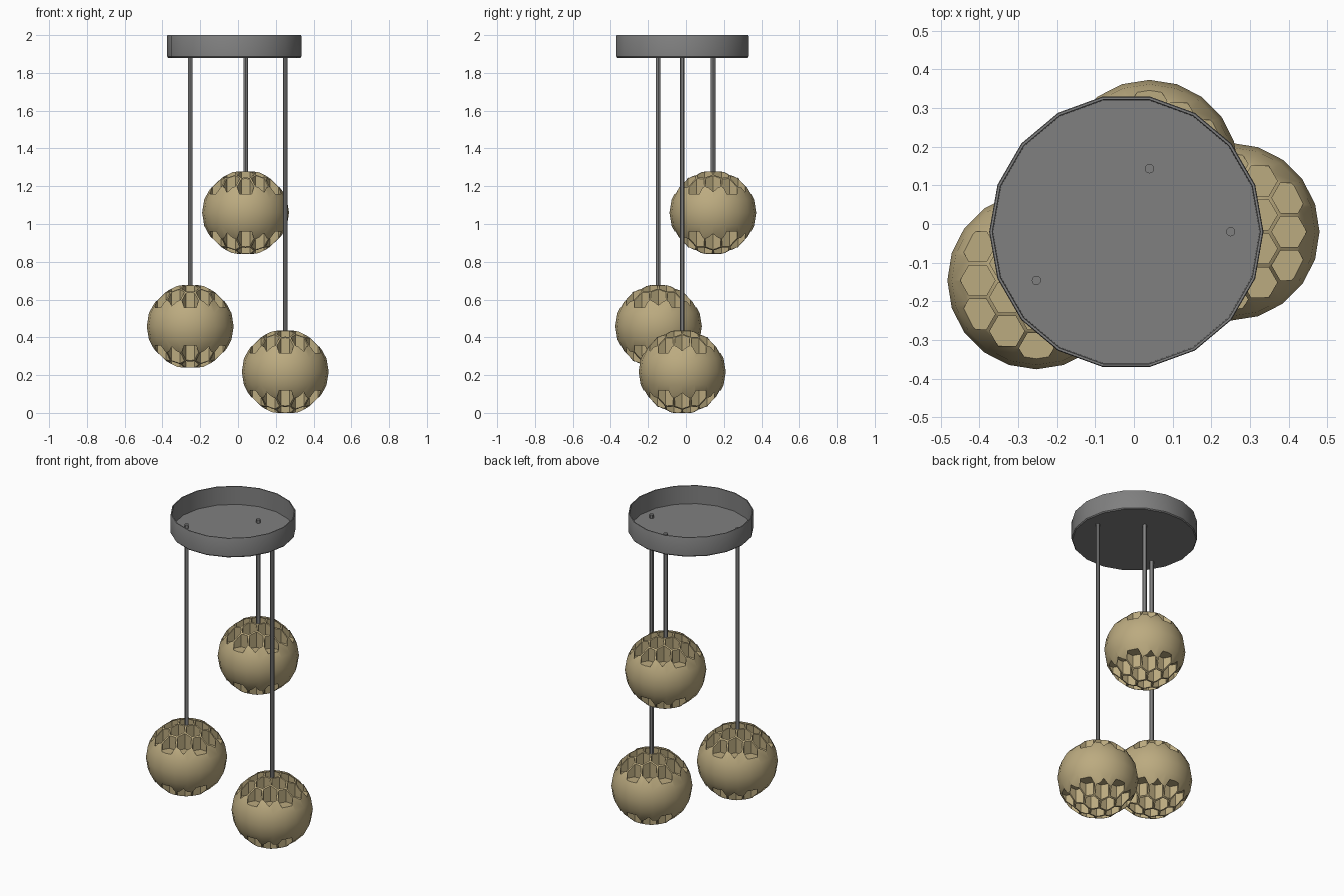
import bpy, bmesh, math
from mathutils import Matrix

if "Cube" in bpy.data.objects:
    bpy.data.objects.remove(bpy.data.objects["Cube"])

R = 0.23          # ball radius
PITCH = 0.0875    # honeycomb spacing
FLAT = 0.078      # hexagon width across flats
FLOOR = 0.10      # height of the pocket floors above / below ball centre


def material(name, rgb):
    m = bpy.data.materials.new(name)
    m.diffuse_color = (*rgb, 1)
    m.use_nodes = True
    m.node_tree.nodes["Principled BSDF"].inputs["Base Color"].default_value = m.diffuse_color
    return m


tan = material("warm tan", (0.50, 0.405, 0.215))
grey = material("mid grey", (0.215, 0.215, 0.215))


def add_object(name, mesh, mat=None, loc=(0, 0, 0)):
    ob = bpy.data.objects.new(name, mesh)
    ob.location = loc
    bpy.context.collection.objects.link(ob)
    if mat and not mesh.materials:
        mesh.materials.append(mat)
    return ob


def mesh_from(bm, name):
    bmesh.ops.recalc_face_normals(bm, faces=bm.faces)
    me = bpy.data.meshes.new(name)
    bm.to_mesh(me)
    bm.free()
    return me


def smooth(me):
    me.shade_smooth()
    me.set_sharp_from_angle(angle=math.radians(30))


# Ceiling dish: lathed 18-sided open pan with a thin wall
def lathe(profile, n, name):
    bm = bmesh.new()
    rings = [[bm.verts.new((r * math.cos(2 * math.pi * i / n),
                            r * math.sin(2 * math.pi * i / n), z))
              for i in range(n)] for r, z in profile]
    for a, b in zip(rings, rings[1:]):
        for i in range(n):
            j = (i + 1) % n
            bm.faces.new((a[i], a[j], b[j], b[i]))
    bm.faces.new(rings[0])
    bm.faces.new(rings[-1])
    return mesh_from(bm, name)


dish = lathe([(0.350, 1.88), (0.355, 1.886), (0.355, 1.996), (0.353, 2.0),
              (0.347, 2.0), (0.345, 1.888)], 18, "ceiling_dish")
smooth(dish)
add_object("ceiling_dish", dish, grey, (-0.02, -0.02, 0))

# Ball body
bm = bmesh.new()
bmesh.ops.create_uvsphere(bm, u_segments=20, v_segments=10, radius=R,
                          matrix=Matrix.Diagonal((1, 1, 0.976, 1)))
body = add_object("ball_body", mesh_from(bm, "ball_body"))

# Honeycomb cutter: 19 vertical hexagonal prisms above and below
bm = bmesh.new()
for q in range(-2, 3):
    for r in range(-2, 3):
        if abs(q + r) > 2:
            continue
        x, y = q * PITCH * math.sqrt(3) / 2, (r + q / 2) * PITCH
        for side in (1, -1):
            bmesh.ops.create_cone(
                bm, cap_ends=True, segments=6, depth=0.2,
                radius1=FLAT / math.sqrt(3), radius2=FLAT / math.sqrt(3),
                matrix=Matrix.Translation((x, y, side * (FLOOR + 0.1)))
                @ Matrix.Rotation(math.radians(30), 4, 'Z'))
cutter = add_object("pocket_cutter", mesh_from(bm, "pocket_cutter"))
cutter.hide_render = True

mod = body.modifiers.new("pockets", 'BOOLEAN')
mod.operation = 'DIFFERENCE'
mod.solver = 'EXACT'
mod.object = cutter
deps = bpy.context.evaluated_depsgraph_get()
ball = bpy.data.meshes.new_from_object(body.evaluated_get(deps))
ball.name = "honeycomb_ball"
ball.materials.clear()
smooth(ball)
bpy.data.objects.remove(body)
bpy.data.objects.remove(cutter)

# Three pendants: ball plus hanging rod through the dish floor
for label, x, y, z in (("high", 0.04, 0.143, 1.06),
                       ("middle", -0.253, -0.146, 0.458),
                       ("low", 0.25, -0.02, 0.2175)):
    add_object(label + "_ball", ball, tan, (x, y, z))
    bottom, top = z + FLOOR - 0.01, 1.91
    bm = bmesh.new()
    bmesh.ops.create_cone(bm, cap_ends=True, segments=12, radius1=0.012,
                          radius2=0.012, depth=top - bottom)
    rod = mesh_from(bm, label + "_rod")
    smooth(rod)
    add_object(label + "_rod", rod, grey, (x, y, (top + bottom) / 2))
